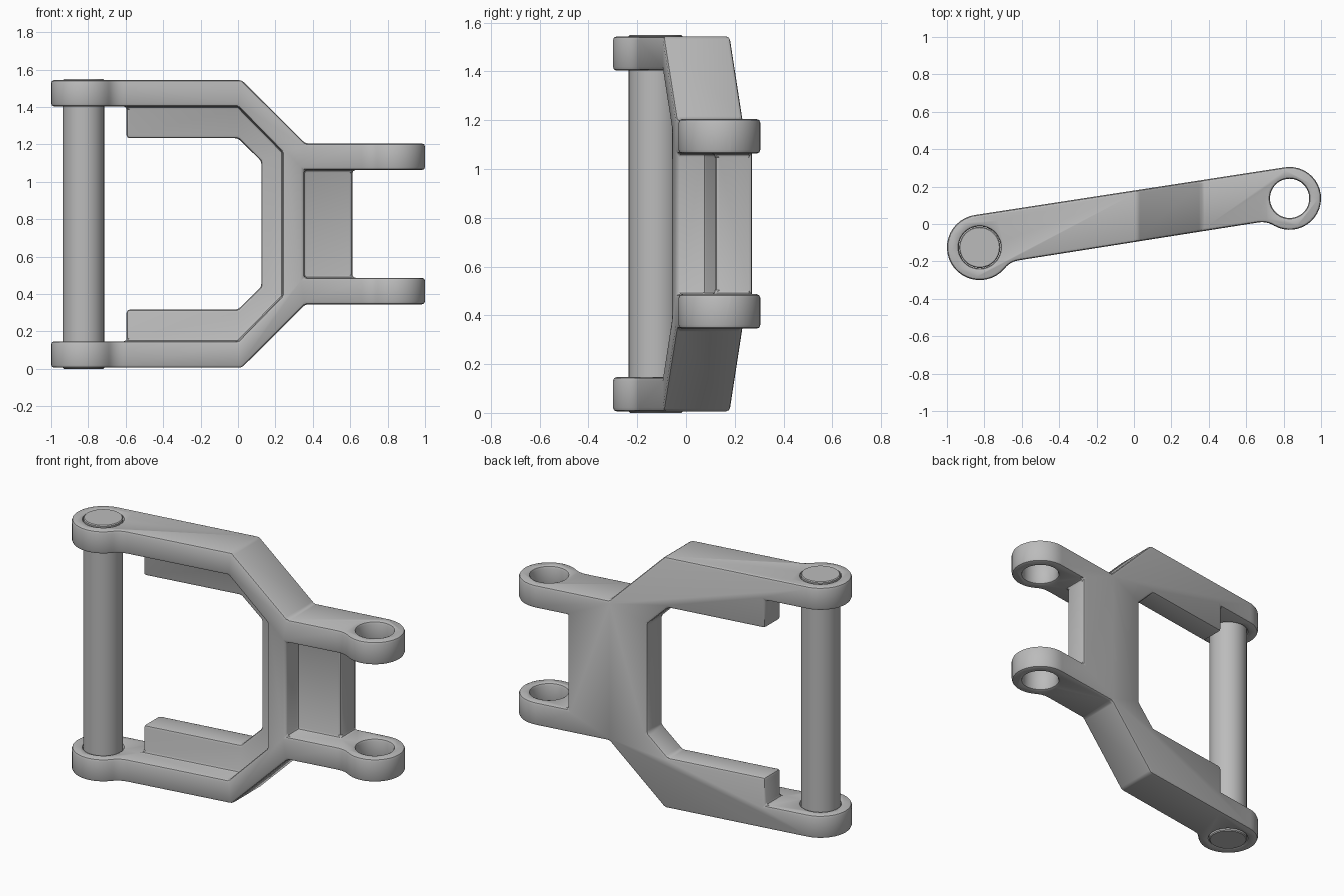
import bpy
import bmesh
import math
from mathutils import Vector

cube = bpy.data.objects.get("Cube")
if cube:
    bpy.data.objects.remove(cube, do_unlink=True)

grey = bpy.data.materials.new("plain grey")
grey.use_nodes = True
colour = (0.5, 0.5, 0.5, 1)
grey.diffuse_color = colour
grey.node_tree.nodes["Principled BSDF"].inputs["Base Color"].default_value = colour

HEIGHT = 1.55
MID = HEIGHT / 2
SKIN = 0.006                      # pin stands this proud of the arms
PIN = Vector((-0.825, -0.125))    # plan centre of the pin boss
EYE = Vector((0.832, 0.137))      # plan centre of the fork eyes
PIN_R, EYE_R = 0.175, 0.168
AXIS = (EYE - PIN).normalized()
SIDE = Vector((-AXIS.y, AXIS.x))
SLOPE = AXIS.y / AXIS.x


def prism(name, bottom, top):
    """Solid between two matching loops of points."""
    bm = bmesh.new()
    lo = [bm.verts.new(p) for p in bottom]
    hi = [bm.verts.new(p) for p in top]
    bm.faces.new(lo)
    bm.faces.new(hi)
    for i in range(len(lo)):
        j = (i + 1) % len(lo)
        bm.faces.new((lo[i], lo[j], hi[j], hi[i]))
    bmesh.ops.recalc_face_normals(bm, faces=bm.faces)
    mesh = bpy.data.meshes.new(name)
    bm.to_mesh(mesh)
    bm.free()
    obj = bpy.data.objects.new(name, mesh)
    bpy.context.collection.objects.link(obj)
    return obj


def upright(name, plan, z0, z1):
    return prism(name, [(x, y, z0) for x, y in plan], [(x, y, z1) for x, y in plan])


def mirrored(half):
    """Complete an (x, z) profile by reflecting it about mid height."""
    return half + [(x, HEIGHT - z) for x, z in reversed(half)]


def front_prism(name, profile, back_offset):
    """Front profile run from ahead of the model to a plane parallel to the arm."""
    return prism(name, [(x, -1, z) for x, z in profile],
                 [(x, back_offset + SLOPE * x, z) for x, z in profile])


def circle(centre, radius, count=48):
    return [(centre.x + radius * math.cos(math.tau * i / count),
             centre.y + radius * math.sin(math.tau * i / count)) for i in range(count)]


def combine(target, cutter, operation):
    bpy.context.view_layer.objects.active = target
    mod = target.modifiers.new("cut", 'BOOLEAN')
    mod.object, mod.operation, mod.solver = cutter, operation, 'EXACT'
    bpy.ops.object.modifier_apply(modifier=mod.name)
    bpy.data.objects.remove(cutter, do_unlink=True)


def finish(obj, width, segments):
    obj.data.materials.clear()
    obj.data.materials.append(grey)
    bpy.ops.object.select_all(action='DESELECT')
    obj.select_set(True)
    bpy.context.view_layer.objects.active = obj
    bev = obj.modifiers.new("soft edges", 'BEVEL')
    bev.width, bev.segments = width, segments
    bev.limit_method, bev.angle_limit = 'ANGLE', math.radians(30)
    bev.use_clamp_overlap = False
    bpy.ops.object.modifier_apply(modifier=bev.name)
    bpy.ops.object.shade_smooth_by_angle(angle=math.radians(30))


# Plan outline: two round bosses joined by a slanted bar
FRONT_V = PIN_R - 0.276           # front face offset from the boss axis


def arc(centre, radius, start, end, count=24):
    out = []
    for i in range(count + 1):
        a = math.radians(start + (end - start) * i / count)
        out.append(centre + radius * (AXIS * math.cos(a) + SIDE * math.sin(a)))
    return out


def neck(centre, radius, direction):
    """Curved blend from a boss to the front face of the bar."""
    angle = math.asin(-FRONT_V / radius)
    reach = radius * math.cos(angle)
    a = angle + math.radians(14)
    p0 = centre + radius * (AXIS * math.cos(a) * direction - SIDE * math.sin(a))
    p1 = centre + AXIS * direction * (reach + 0.005) + SIDE * FRONT_V
    p2 = p1 + AXIS * direction * 0.05
    ts = [i / 6 for i in range(1, 7)]
    return [p0 * (1 - t) ** 2 + p1 * 2 * t * (1 - t) + p2 * t * t for t in ts]


def cut_angle(radius):
    return math.degrees(math.asin(-FRONT_V / radius)) + 14


plan = arc(PIN, PIN_R, 90, 360 - cut_angle(PIN_R))
plan += neck(PIN, PIN_R, 1)
plan += list(reversed(neck(EYE, EYE_R, -1)))
plan += arc(EYE, EYE_R, 180 + cut_angle(EYE_R), 450)
arm = upright("suspension_arm", plan, SKIN, HEIGHT - SKIN)

# Stepped outer silhouette with the fork gap
outer = mirrored([(-1.3, -0.1), (-1.3, SKIN), (0.02, SKIN), (0.36, 0.345), (1.3, 0.345), (1.3, -0.1)][1:5]
                 + [(1.3, 0.487), (0.612, 0.487)])
silhouette = front_prism("silhouette", outer, 1)
combine(arm, silhouette, 'INTERSECT')

# Central opening, wider behind the flange ends
opening = mirrored([(-1.3, 0.147), (-0.595, 0.147), (-0.595, 0.317),
                    (0, 0.317), (0.125, 0.44)])
combine(arm, front_prism("opening", opening, 1), 'DIFFERENCE')

# Front recesses leave a thin flange and a thin fork web at the back
WEB = 0.025
recess = mirrored([(-0.7, 0.147), (0, 0.147), (0.238, 0.39)])
combine(arm, front_prism("flange_recess", recess, WEB), 'DIFFERENCE')
pocket = mirrored([(0.352, 0.487), (1.3, 0.487)])
combine(arm, front_prism("web_recess", pocket, WEB), 'DIFFERENCE')

# Bores
combine(arm, upright("pin_bore", circle(PIN, 0.112), -1, 3), 'DIFFERENCE')
combine(arm, upright("eye_bore", circle(EYE, 0.105), -1, 3), 'DIFFERENCE')

# Merge coplanar faces before softening the edges
bm = bmesh.new()
bm.from_mesh(arm.data)
bmesh.ops.remove_doubles(bm, verts=bm.verts, dist=0.0005)
bmesh.ops.dissolve_limit(bm, angle_limit=math.radians(0.5), verts=bm.verts, edges=bm.edges)
bm.to_mesh(arm.data)
bm.free()
finish(arm, 0.016, 2)

# Hinge pin
pin = upright("hinge_pin", circle(PIN, 0.11), 0, HEIGHT)
finish(pin, 0.005, 1)
